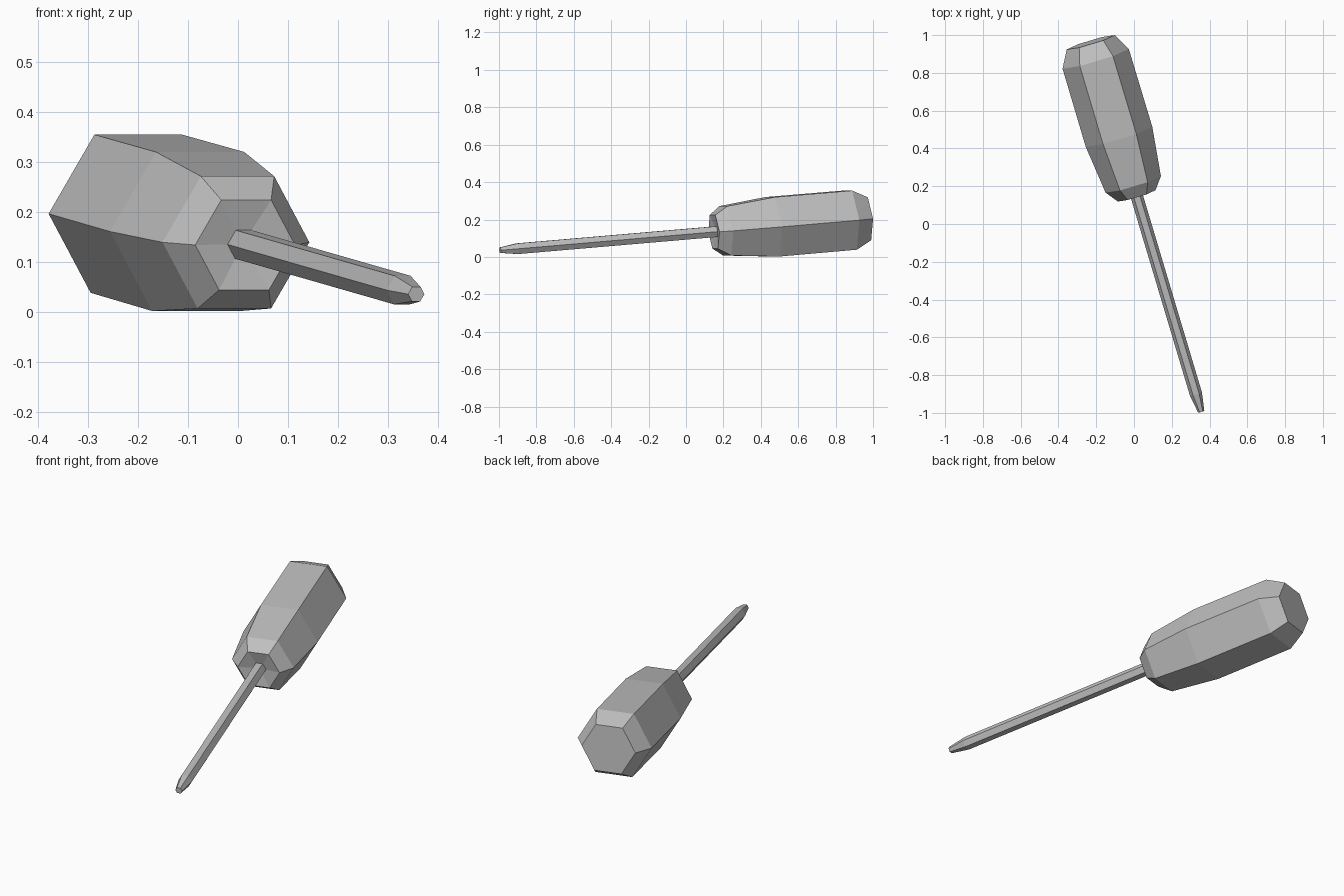
import bpy, bmesh, math
from mathutils import Vector, Matrix

if "Cube" in bpy.data.objects:
    bpy.data.objects.remove(bpy.data.objects["Cube"], do_unlink=True)

# Single grey material
grey = bpy.data.materials.new("plain grey")
grey.use_nodes = True
colour = (0.52, 0.52, 0.52, 1)
grey.diffuse_color = colour
grey.node_tree.nodes["Principled BSDF"].inputs["Base Color"].default_value = colour

# Tool axis, lying slightly raised and turned
TIP = Vector((0.356, -0.994, 0.036))
END = Vector((-0.229, 0.962, 0.204))
axis = (END - TIP).normalized()
side = axis.cross(Vector((0, 0, 1))).normalized()
up = side.cross(axis)
SIDES = 6


def hex_lathe(name, profile):
    """Skin hexagonal rings given as (distance from tip, radius)."""
    bm = bmesh.new()
    rings = []
    for dist, radius in profile:
        ring = []
        for i in range(SIDES):
            a = math.tau * i / SIDES
            offset = side * math.cos(a) + up * math.sin(a)
            ring.append(bm.verts.new(axis * dist + offset * radius))
        rings.append(ring)
    for low, high in zip(rings, rings[1:]):
        for i in range(SIDES):
            j = (i + 1) % SIDES
            bm.faces.new((low[i], low[j], high[j], high[i]))
    bm.faces.new(rings[0])
    bm.faces.new(rings[-1])
    bmesh.ops.recalc_face_normals(bm, faces=bm.faces)
    mesh = bpy.data.meshes.new(name)
    bm.to_mesh(mesh)
    bm.free()
    mesh.materials.append(grey)
    obj = bpy.data.objects.new(name, mesh)
    obj.matrix_world = Matrix.Translation(TIP)
    bpy.context.collection.objects.link(obj)
    return obj


# Thin shaft with a tapered tip
hex_lathe("shaft", [(0, 0.017), (0.098, 0.033), (1.215, 0.033)])

# Chunky grip with a slightly dished front and chamfered ends
hex_lathe("handle", [(1.209, 0.032), (1.197, 0.104), (1.261, 0.153),
                     (1.525, 0.184), (1.957, 0.183), (2.0485, 0.133)])
